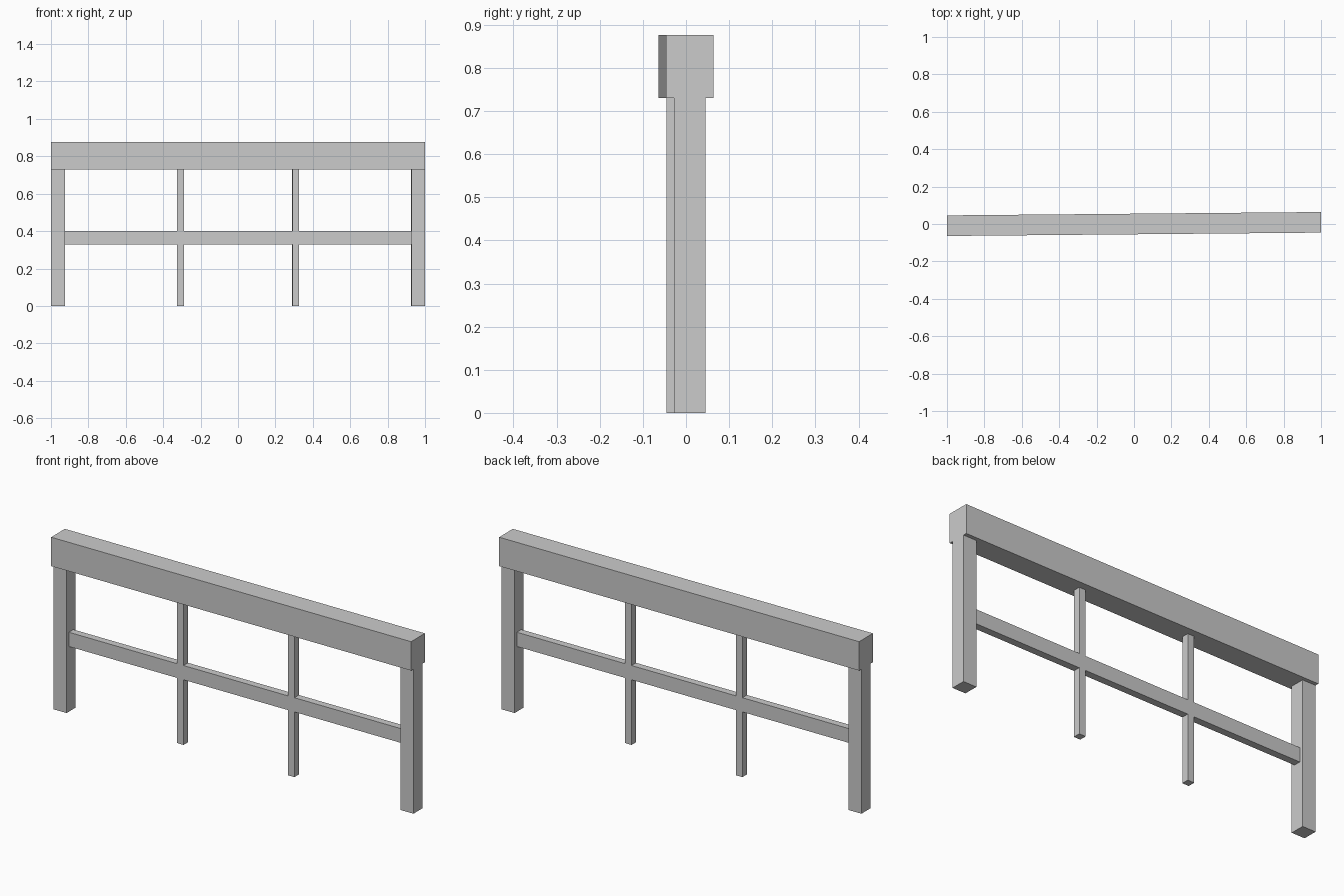
import bpy
from mathutils import Matrix

if "Cube" in bpy.data.objects:
    bpy.data.objects.remove(bpy.data.objects["Cube"])

# the whole frame stands very slightly turned about the vertical axis
TURN = Matrix.Rotation(0.009, 4, 'Z')
LEG, BAR = 0.073, 0.036
BEAM_BOTTOM, TOP = 0.73, 0.876
RAIL_BOTTOM, RAIL_TOP = 0.329, 0.401


def box(name, x0, x1, depth, z0, z1):
    """Box centred on y = 0 in the frame's own axes."""
    bpy.ops.mesh.primitive_cube_add(size=1)
    ob = bpy.context.object
    ob.name = name
    size = Matrix.Diagonal((x1 - x0, depth, z1 - z0, 1))
    ob.data.transform(Matrix.Translation(((x0 + x1) / 2, 0, (z0 + z1) / 2)) @ size)
    ob.matrix_world = TURN
    return ob


# heavy top beam
box("top_beam", -0.9995, 0.9995, 0.11, BEAM_BOTTOM, TOP)

# slim rail between the end legs
inner = 0.9995 - LEG
box("middle_rail", -inner, inner, BAR, RAIL_BOTTOM, RAIL_TOP)

for side, s in (("left", -1), ("right", 1)):
    # thick end leg
    x = s * (0.9995 - LEG / 2)
    box(side + "_leg", x - LEG / 2, x + LEG / 2, LEG, 0, BEAM_BOTTOM)
    # thin post, flush with the rail it crosses
    x = s * 0.308
    box(side + "_lower_post", x - BAR / 2, x + BAR / 2, BAR, 0, RAIL_BOTTOM)
    box(side + "_upper_post", x - BAR / 2, x + BAR / 2, BAR, RAIL_TOP, BEAM_BOTTOM)
